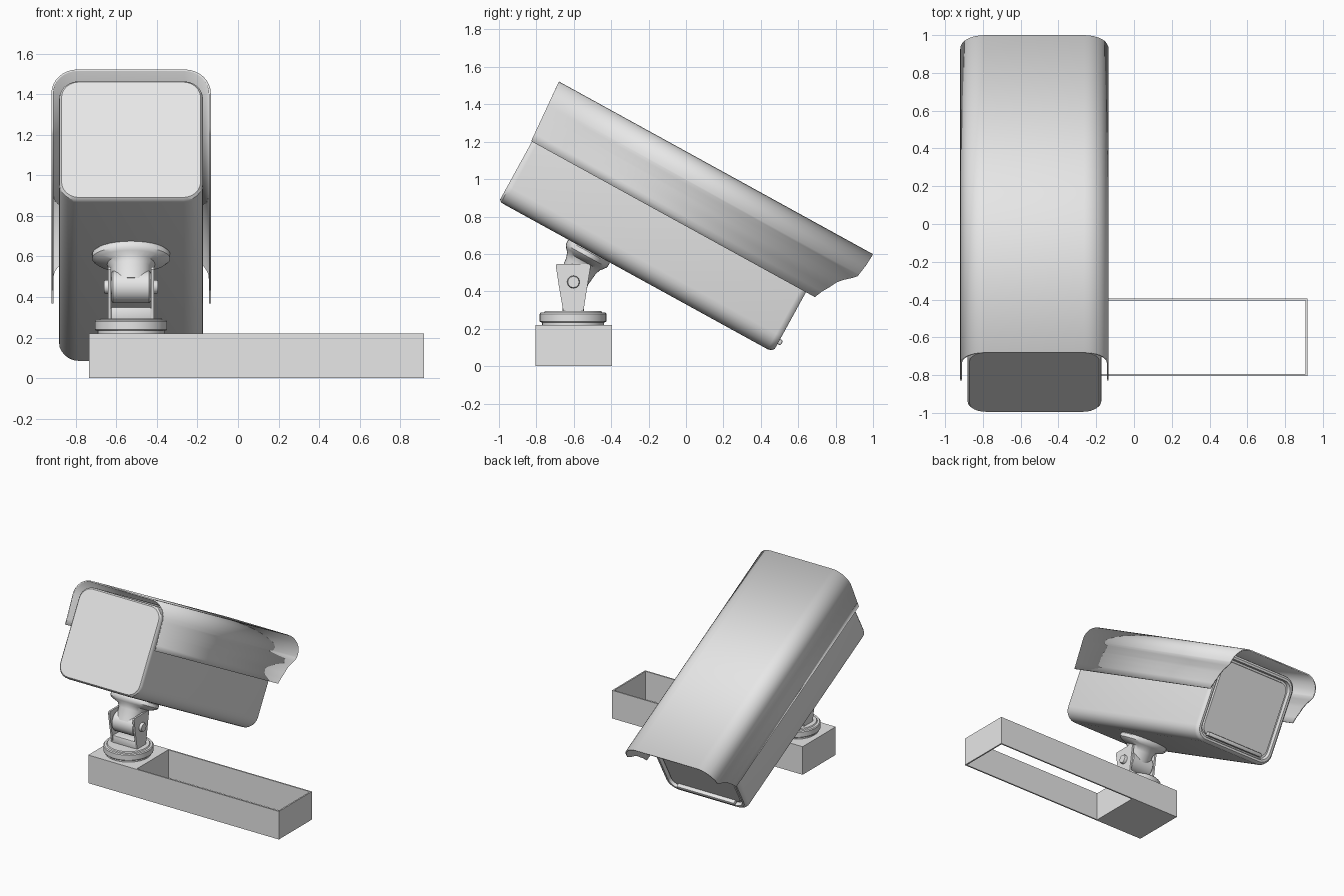
import bpy, bmesh, math
from mathutils import Matrix, Vector

if "Cube" in bpy.data.objects:
    bpy.data.objects.remove(bpy.data.objects["Cube"])

TILT = math.radians(-28.8)
CX = -0.527
# Housing frame: local y runs along the housing, local z is its height
HOUSING = Matrix.Translation((CX, -1.0, 0.88)) @ Matrix.Rotation(TILT, 4, 'X')

grey = bpy.data.materials.new("light_grey")
grey.diffuse_color = (0.8, 0.8, 0.8, 1)
grey.use_nodes = True
grey.node_tree.nodes["Principled BSDF"].inputs["Base Color"].default_value = grey.diffuse_color


def finish(name, bm, matrix=Matrix(), recalc=True, angle=35):
    if recalc:
        bmesh.ops.recalc_face_normals(bm, faces=bm.faces)
    bm.transform(matrix)
    me = bpy.data.meshes.new(name)
    bm.to_mesh(me)
    bm.free()
    me.materials.append(grey)
    me.shade_smooth()
    me.set_sharp_from_angle(angle=math.radians(angle))
    ob = bpy.data.objects.new(name, me)
    bpy.context.collection.objects.link(ob)
    return ob


def loft(name, rings, matrix=Matrix(), angle=35):
    bm = bmesh.new()
    rows = [[bm.verts.new(p) for p in ring] for ring in rings]
    n = len(rows[0])
    for a, b in zip(rows, rows[1:]):
        for i in range(n):
            j = (i + 1) % n
            bm.faces.new((a[i], a[j], b[j], b[i]))
    bm.faces.new(rows[0])
    bm.faces.new(rows[-1])
    return finish(name, bm, matrix, angle=angle)


def box(name, lo, hi, matrix=Matrix(), bevel=0):
    bm = bmesh.new()
    bmesh.ops.create_cube(bm, size=1)
    for v in bm.verts:
        v.co = Vector([(l + h) / 2 + c * (h - l) for c, l, h in zip(v.co, lo, hi)])
    if bevel:
        bmesh.ops.bevel(bm, geom=bm.edges[:], offset=bevel, segments=2,
                        affect='EDGES', profile=0.5)
    return finish(name, bm, matrix)


def round_rect(u, inset, w=0.355, h=0.674, r=0.095, steps=6):
    """Rounded rectangle across the housing at distance u."""
    w, lo, hi, r = w - inset, inset, h - inset, max(r - inset * 0.6, 0.03)
    pts = []
    for k, (sx, z) in enumerate(((1, hi - r), (-1, hi - r), (-1, lo + r), (1, lo + r))):
        for i in range(steps + 1):
            a = math.pi / 2 * (k + i / steps)
            pts.append((sx * (w - r) + r * math.cos(a), u, z + r * math.sin(a)))
    return pts


def ellipse(z, rx, ry, cx=0, cy=0, n=32):
    return [(cx + rx * math.cos(2 * math.pi * i / n),
             cy + ry * math.sin(2 * math.pi * i / n), z) for i in range(n)]


def rod(name, x0, x1, r, y, z, n=24):
    rings = [[(x, y + rr * math.cos(2 * math.pi * i / n), z + rr * math.sin(2 * math.pi * i / n))
              for i in range(n)]
             for x, rr in ((x0, r * .88), (x0 + .008, r), (x1 - .008, r), (x1, r * .88))]
    return loft(name, rings)


# Housing with a raised rim and recessed window at the rear end
loft("housing", [round_rect(u, i) for u, i in (
    (0, 0.012), (0.012, 0.002), (0.03, 0), (1.64, 0), (1.66, 0.006),
    (1.672, 0.02), (1.672, 0.036), (1.645, 0.042), (1.645, 0.056),
    (1.66, 0.06), (1.66, 0.07))], HOUSING)
box("window_ledge", (-0.25, 1.64, 0.05), (0.25, 1.69, 0.08), HOUSING, 0.008)

# Sun hood: an open shell with a curved rear edge
R, W, TOP = 0.13, 0.393, 0.717
REAR = [(0.366, 1.726), (0.41, 1.745), (0.448, 1.768), (0.49, 1.79), (0.519, 1.814),
        (0.55, 1.85), (0.575, 1.873), (0.655, 1.885), (0.72, 1.888)]


def rear_edge(v):
    for (a, ua), (b, ub) in zip(REAR, REAR[1:]):
        if v <= b:
            return ua + (ub - ua) * (v - a) / (b - a)
    return REAR[-1][1]


half = [(W, v) for v, _ in REAR[:7]]
half += [(W - R + R * math.cos(a), TOP - R + R * math.sin(a))
         for a in [math.pi / 2 * i / 8 for i in range(9)]]
outline = [(-x, v) for x, v in half] + half[::-1]
bm = bmesh.new()
edges = [(bm.verts.new((x, -0.005 - 0.023 * (v - 0.366) / 0.35, v)),
          bm.verts.new((x, rear_edge(v), v))) for x, v in outline]
for (f0, b0), (f1, b1) in zip(edges, edges[1:]):
    bm.faces.new((f0, f1, b1, b0))
hood = finish("sun_hood", bm, HOUSING, recalc=False)
shell = hood.modifiers.new("thickness", 'SOLIDIFY')
shell.thickness = 0.01
shell.offset = -1

# Oval flange and neck under the housing
loft("flange_neck", [ellipse(z, rx, ry, 0, 0.55) for z, rx, ry in (
    (0.01, 0.18, 0.12), (-0.005, 0.193, 0.128), (-0.03, 0.193, 0.126), (-0.045, 0.175, 0.115),
    (-0.062, 0.118, 0.1), (-0.09, 0.1, 0.09), (-0.18, 0.096, 0.08))], HOUSING)

# Pivot knuckle and bolt
PY, PZ = -0.602, 0.45
rod("pivot_knuckle", CX - 0.097, CX + 0.097, 0.08, PY, PZ)
rod("pivot_bolt", CX - 0.133, CX + 0.133, 0.034, PY, PZ, 12)

# Yoke: two flared cheeks joined by a foot
for name, side in (("yoke_cheek_left", -1), ("yoke_cheek_right", 1)):
    rings = []
    for d in (0.098, 0.113):
        rings.append([(CX + side * d, y, z) for y, z in (
            (-0.655, 0.285), (-0.55, 0.285), (-0.527, 0.43), (-0.51, 0.535), (-0.516, 0.547),
            (-0.69, 0.547), (-0.696, 0.535), (-0.68, 0.43))])
    loft(name, rings)
box("yoke_foot", (CX - 0.1, -0.66, 0.285), (CX + 0.1, -0.546, 0.35), bevel=0.008)

# Round mounting plate
loft("mounting_plate", [ellipse(z, r, r, CX, -0.604, 48) for z, r in (
    (0.215, 0.165), (0.234, 0.165), (0.235, 0.173), (0.24, 0.178), (0.28, 0.178),
    (0.287, 0.172), (0.288, 0.155), (0.295, 0.15))])

# Wall bracket: a closed box under the mount and an open frame beside it
X0, XM, X1, Y0, Y1, H, T = -0.735, -0.32, 0.918, -0.805, -0.395, 0.22, 0.011
box("bracket_box", (X0, Y0, 0), (XM, Y1, H))
box("bracket_front_rail", (XM, Y0, 0), (X1, Y0 + T, H))
box("bracket_back_rail", (XM, Y1 - T, 0), (X1, Y1, H))
box("bracket_end", (X1 - T, Y0 + T, 0), (X1, Y1 - T, H))
